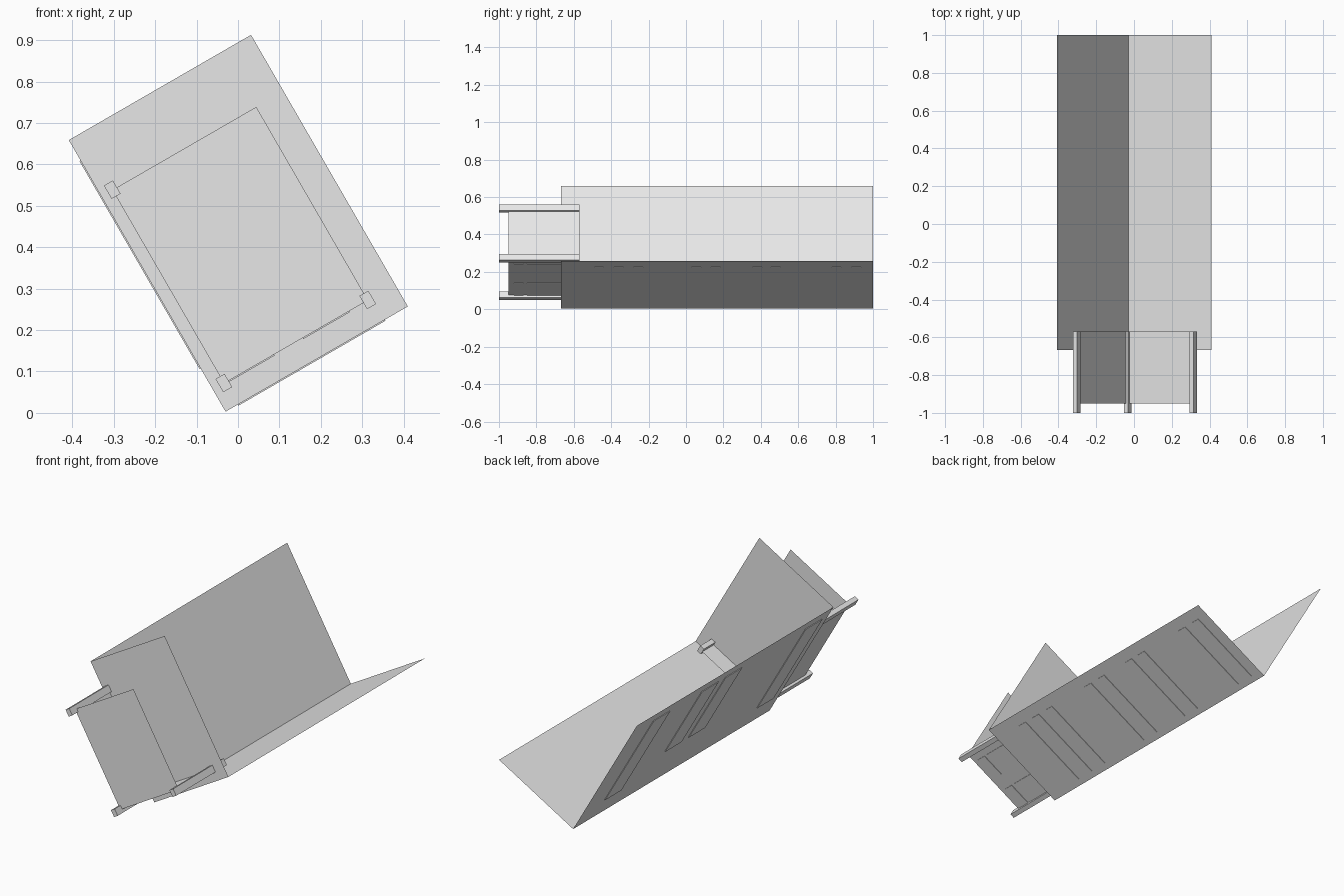
import bpy
import math
from mathutils import Matrix

cube = bpy.data.objects.get("Cube")
if cube:
    bpy.data.objects.remove(cube, do_unlink=True)

grey = bpy.data.materials.new("plain_grey")
grey.use_nodes = True
grey.diffuse_color = (0.8, 0.8, 0.8, 1)
grey.node_tree.nodes["Principled BSDF"].inputs["Base Color"].default_value = grey.diffuse_color

# Tilted building frame: u across the floor, y along it, v up the wall
TILT = Matrix.Translation((-0.03, 0, 0.003)) @ Matrix.Rotation(math.radians(-30), 4, "Y")


def add_mesh(name, verts, faces):
    mesh = bpy.data.meshes.new(name)
    mesh.from_pydata([TILT @ Matrix.Translation(v).to_translation() for v in verts], [], faces)
    mesh.materials.append(grey)
    obj = bpy.data.objects.new(name, mesh)
    bpy.context.collection.objects.link(obj)
    return obj


def open_shell(name, u, v, y):
    """Floor, one wall and a full front sheet, open on the other sides."""
    (u0, u1), (v0, v1), (y0, y1) = u, v, y
    verts = [(u0, y0, v0), (u1, y0, v0), (u1, y0, v1), (u0, y0, v1),
             (u0, y1, v0), (u1, y1, v0), (u0, y1, v1)]
    return add_mesh(name, verts, [(0, 1, 2, 3), (0, 4, 5, 1), (0, 3, 6, 4)])


def box(name, u, v, y):
    verts = [(a, b, c) for a in u for b in y for c in v]
    faces = [(0, 1, 3, 2), (4, 6, 7, 5), (0, 4, 5, 1),
             (2, 3, 7, 6), (0, 2, 6, 4), (1, 5, 7, 3)]
    return add_mesh(name, verts, faces)


# Main hall and the smaller porch that runs into it
open_shell("main_hall", (0, 0.508), (0, 0.757), (-0.667, 1))
open_shell("porch", (0.031, 0.432), (0.061, 0.6), (-0.95, -0.57))

# Corner rails of the porch
for name, u, v in (("lower_rail", 0.031, 0.062), ("right_rail", 0.432, 0.062),
                   ("upper_rail", 0.031, 0.601)):
    box(name, (u - 0.0125, u + 0.0125), (v - 0.0185, v + 0.0185), (-1, -0.57))

THIN = 0.003

# Narrow panels under the floor of the hall
for y in (-0.49, -0.385, -0.28, 0.03, 0.135, 0.355, 0.455, 0.78, 0.885):
    box("floor_panel", (0.034, 0.444), (-THIN, 0), (y, y + 0.05))

# Wide panels on the outside of the hall wall
for y, v0 in ((0.68, 0.12), (0.27, 0.26), (0.07, 0.26), (-0.61, 0.12)):
    box("wall_panel", (-THIN, 0), (v0, 0.7), (y, y + 0.14))

# Panels under the floor of the porch
for u in (0.04, 0.25):
    for y0, y1 in ((-0.92, -0.87), (-0.85, -0.667)):
        box("porch_panel", (u, u + 0.13), (0.061 - THIN, 0.061), (y0, y1))
